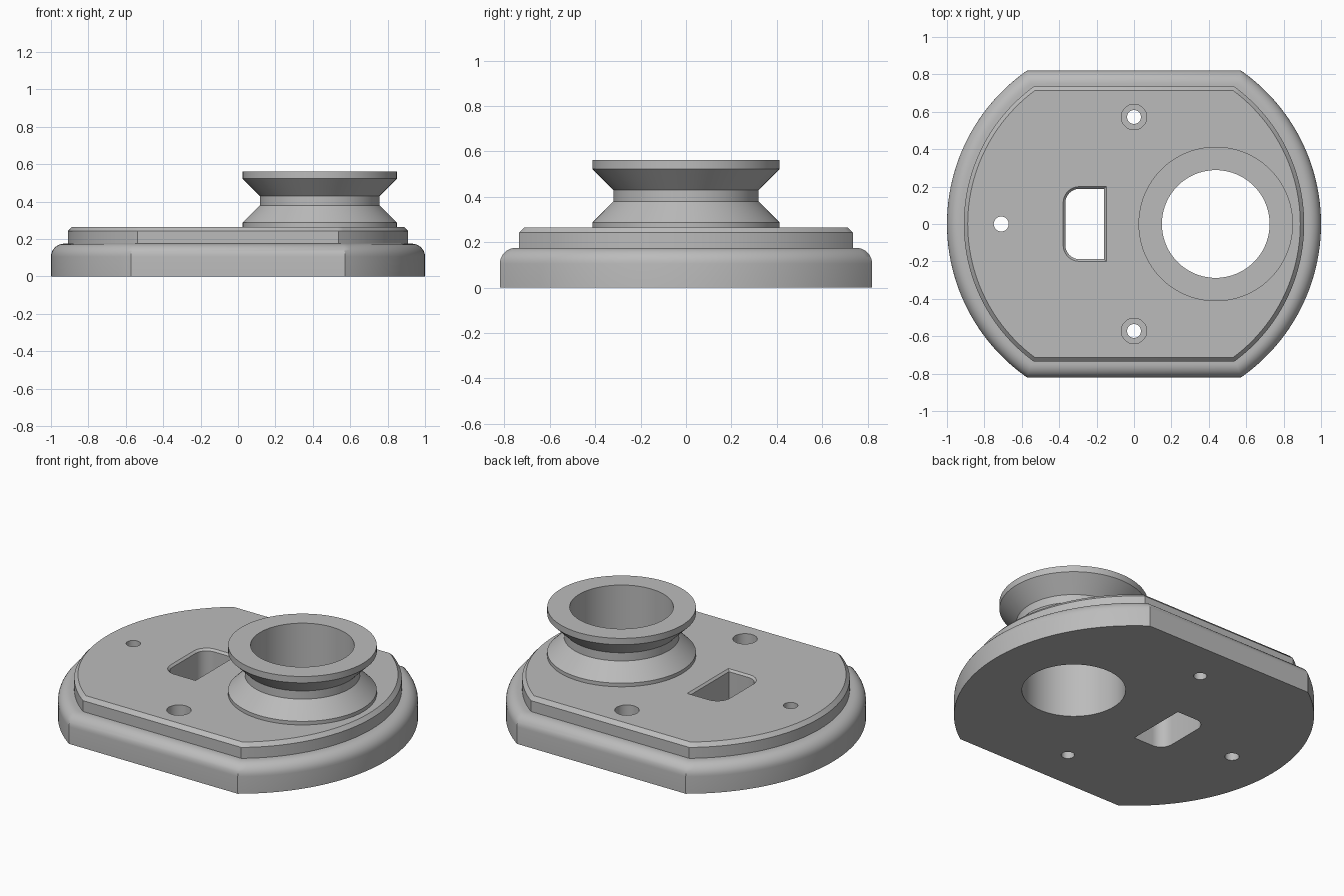
import bpy
import bmesh
from math import sin, cos, asin, pi, radians

if "Cube" in bpy.data.objects:
    bpy.data.objects.remove(bpy.data.objects["Cube"])

grey = bpy.data.materials.new("plain grey")
grey.use_nodes = True
grey.diffuse_color = (0.5, 0.5, 0.5, 1)
grey.node_tree.nodes["Principled BSDF"].inputs["Base Color"].default_value = (0.5, 0.5, 0.5, 1)


def loft(name, rings, caps=True, closed=False):
    """Skin a stack of equal-length point rings."""
    bm = bmesh.new()
    loops = [[bm.verts.new(p) for p in ring] for ring in rings]
    pairs = list(zip(loops, loops[1:]))
    if closed:
        pairs.append((loops[-1], loops[0]))
    for a, b in pairs:
        for i in range(len(a)):
            j = (i + 1) % len(a)
            bm.faces.new((a[i], a[j], b[j], b[i]))
    if caps:
        bm.faces.new(loops[0][::-1])
        bm.faces.new(loops[-1])
    bmesh.ops.recalc_face_normals(bm, faces=bm.faces)
    mesh = bpy.data.meshes.new(name)
    bm.to_mesh(mesh)
    bm.free()
    mesh.materials.append(grey)
    obj = bpy.data.objects.new(name, mesh)
    bpy.context.collection.objects.link(obj)
    return obj


def plate_ring(radius, half_depth, z, steps=48):
    """Circle with its front and back cut flat."""
    a = asin(half_depth / radius)
    angles = [-a + 2 * a * i / steps for i in range(steps + 1)]
    return [(radius * cos(t + turn), radius * sin(t + turn), z)
            for turn in (0, pi) for t in angles]


def circle(x, y, r, z, n=96):
    return [(x + r * cos(2 * pi * i / n), y + r * sin(2 * pi * i / n), z) for i in range(n)]


def slot_ring(grow, z, steps=8):
    """Rectangle with two rounded corners on its -x side."""
    x0, x1, y, r = -0.367 - grow, -0.16 + grow, 0.188 + grow, 0.075 + grow
    pts = [(x1, -y, z), (x1, y, z)]
    for sy, start in ((1, pi / 2), (-1, pi)):
        for i in range(steps + 1):
            t = start + pi / 2 * i / steps
            pts.append((x0 + r + r * cos(t), sy * (y - r) + r * sin(t), z))
    return pts


def activate(obj):
    bpy.ops.object.select_all(action="DESELECT")
    obj.select_set(True)
    bpy.context.view_layer.objects.active = obj


def cut(obj, cutter):
    activate(obj)
    mod = obj.modifiers.new("cut", "BOOLEAN")
    mod.operation = "DIFFERENCE"
    mod.solver = "EXACT"
    mod.object = cutter
    bpy.ops.object.modifier_apply(modifier=mod.name)
    bpy.data.objects.remove(cutter)


BASE_TOP, TOP = 0.175, 0.265
HUB_X, BORE, FLANGE, WAIST = 0.437, 0.288, 0.413, 0.32

# Plate: rounded lower tier and chamfered upper tier
FILLET = 0.07
rings = [plate_ring(1, 0.82, 0)]
for i in range(9):
    t = pi / 2 * i / 8
    inset = FILLET * (1 - cos(t))
    rings.append(plate_ring(1 - inset, 0.82 - inset, BASE_TOP - FILLET + FILLET * sin(t)))
rings += [plate_ring(0.91, 0.735, BASE_TOP),
          plate_ring(0.91, 0.735, 0.242),
          plate_ring(0.889, 0.713, TOP)]
plate = loft("base_plate", rings)

# Bore, slot and screw holes
cut(plate, loft("bore_cutter", [circle(HUB_X, 0, BORE, z) for z in (-0.1, 0.4)]))
cut(plate, loft("slot_cutter", [slot_ring(0, -0.1), slot_ring(0, TOP - 0.012),
                                slot_ring(0.012, TOP), slot_ring(0.012, 0.4)]))
cut(plate, loft("side_hole_cutter", [circle(-0.71, 0, 0.04, z, 32) for z in (-0.1, 0.4)]))
for y in (-0.572, 0.572):
    steps = ((0.037, -0.1), (0.037, 0.13), (0.068, 0.13), (0.068, 0.4))
    cut(plate, loft("screw_hole_cutter", [circle(0, y, r, z, 32) for r, z in steps]))

# Spool: grooved ring standing on the plate around the bore
profile = [(BORE, TOP), (BORE, 0.562), (FLANGE, 0.562), (FLANGE, 0.523), (WAIST, 0.43),
           (WAIST, 0.38), (FLANGE, 0.287), (FLANGE, TOP)]
spool = loft("spool", [circle(HUB_X, 0, r, z) for r, z in profile], caps=False, closed=True)

for obj in (plate, spool):
    activate(obj)
    bpy.ops.object.shade_smooth_by_angle(angle=radians(30))
